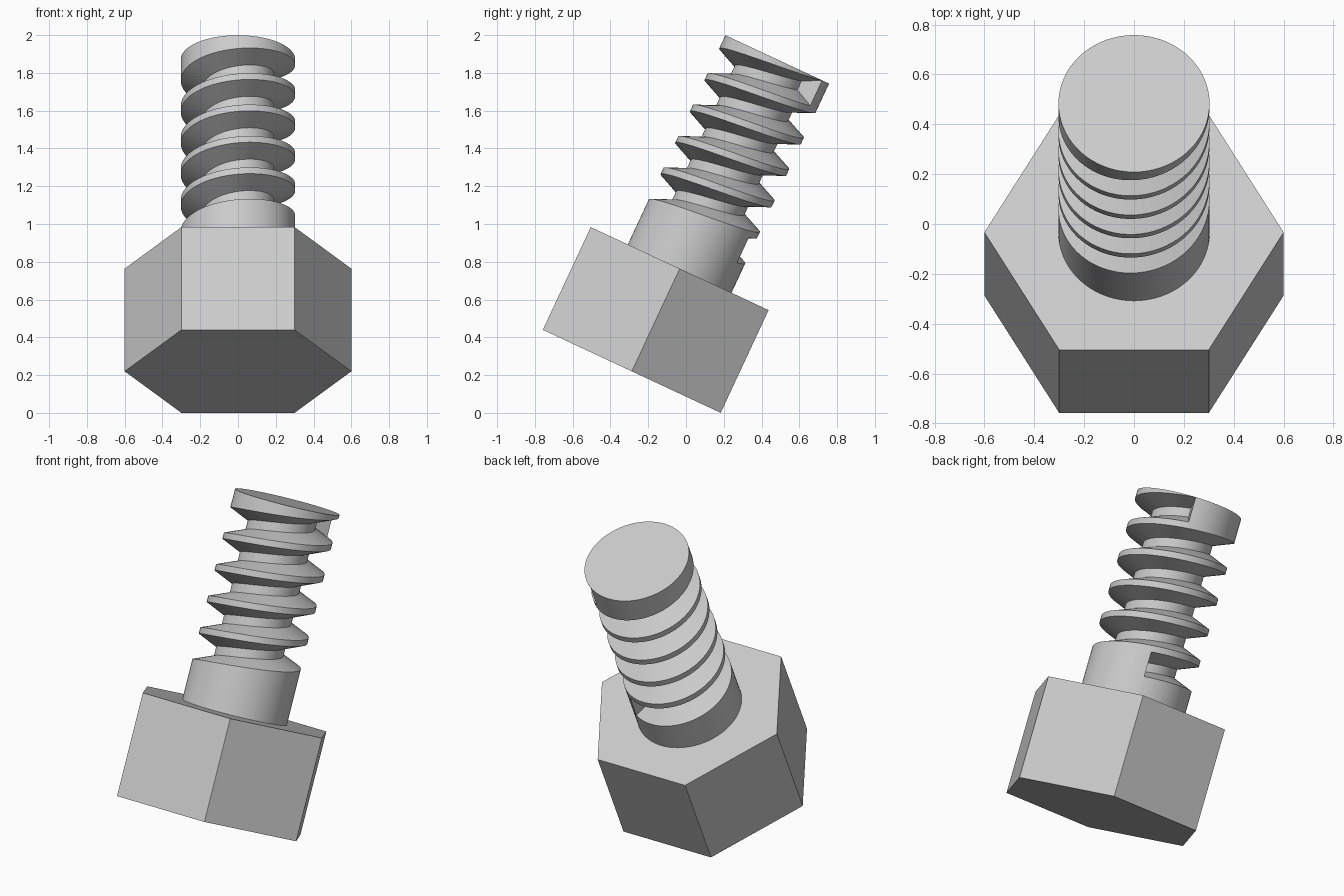
import bpy, bmesh
from math import sin, cos, radians, tau

cube = bpy.data.objects.get("Cube")
if cube:
    bpy.data.objects.remove(cube, do_unlink=True)

HEAD_R, HEAD_H = 0.6, 0.6
SHAFT_R, ROOT_R, TOP = 0.303, 0.19, 1.822
PITCH, TURNS, SIDES = 0.1835, 5, 72
TILT = radians(-25)
START = radians(60)

steel = bpy.data.materials.new("light_grey")
steel.use_nodes = True
grey = (0.6, 0.6, 0.6, 1)
steel.diffuse_color = grey
steel.node_tree.nodes["Principled BSDF"].inputs["Base Color"].default_value = grey


def finish(name, bm):
    """Turn a bmesh into a leaning object with the shared material."""
    mesh = bpy.data.meshes.new(name)
    bm.to_mesh(mesh)
    bm.free()
    mesh.materials.append(steel)
    ob = bpy.data.objects.new(name, mesh)
    bpy.context.collection.objects.link(ob)
    ob.rotation_euler.x = TILT
    ob.location = (0, -0.287, 0.22)
    return ob


# Hexagonal head, corners on the x axis
bm = bmesh.new()
base = bm.faces.new([bm.verts.new((HEAD_R * cos(i * tau / 6), HEAD_R * sin(i * tau / 6), 0))
                     for i in range(6)])
lifted = bmesh.ops.extrude_face_region(bm, geom=[base], use_keep_orig=True)["geom"]
bmesh.ops.translate(bm, vec=(0, 0, HEAD_H),
                    verts=[v for v in lifted if isinstance(v, bmesh.types.BMVert)])
bmesh.ops.recalc_face_normals(bm, faces=bm.faces)
finish("hex_head", bm)

# Threaded shaft: a lathe whose grooves climb one pitch per turn
GROOVE = [(SHAFT_R, 0.147), (ROOT_R, 0.1), (ROOT_R, 0.048), (SHAFT_R, 0)]
bm = bmesh.new()
columns = []
for i in range(SIDES + 1):
    a = START + tau * i / SIDES
    rise = PITCH * i / SIDES
    profile = [(SHAFT_R, HEAD_H - 0.02)]
    for k in range(TURNS):
        upper = TOP - 0.001 - PITCH * (TURNS - k) + rise
        profile += [(r, upper - drop) for r, drop in GROOVE]
    profile.append((SHAFT_R, TOP))
    columns.append([bm.verts.new((r * cos(a), r * sin(a), z)) for r, z in profile])
for left, right in zip(columns, columns[1:]):
    for j in range(len(left) - 1):
        bm.faces.new((left[j], right[j], right[j + 1], left[j + 1]))

# Flat walls closing the first and last groove, and the end cap
bm.faces.new(columns[0][1:5])
bm.faces.new(columns[-1][-5:-1][::-1])
bm.faces.new([c[-1] for c in columns[:-1]])
bmesh.ops.remove_doubles(bm, verts=bm.verts, dist=0.0002)
bmesh.ops.recalc_face_normals(bm, faces=bm.faces)
shaft = finish("threaded_shaft", bm)

bpy.ops.object.select_all(action="DESELECT")
shaft.select_set(True)
bpy.context.view_layer.objects.active = shaft
bpy.ops.object.shade_smooth_by_angle(angle=radians(25))
